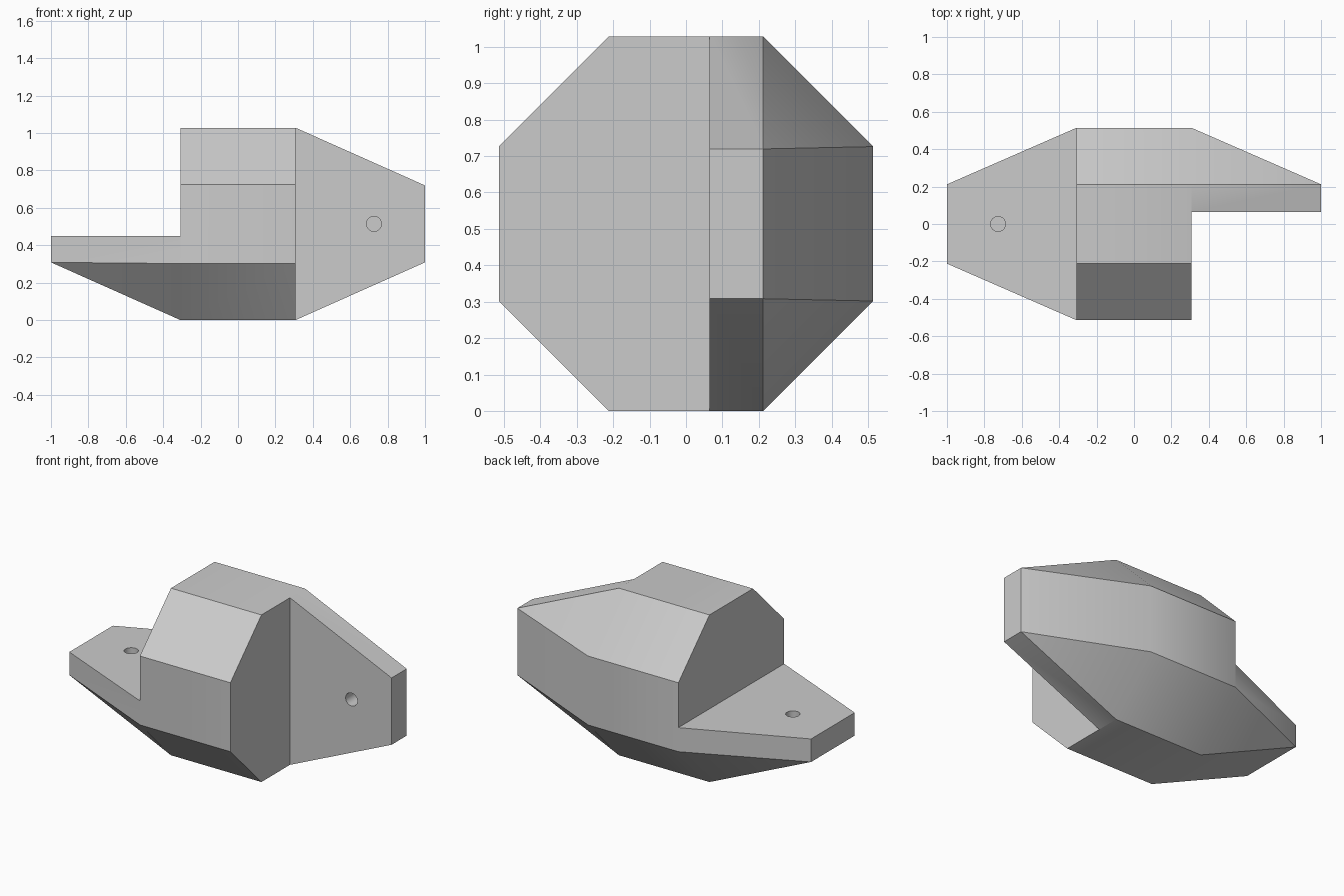
import bpy
import bmesh
import math
from mathutils import Matrix, Vector

cube = bpy.data.objects.get("Cube")
if cube:
    bpy.data.objects.remove(cube, do_unlink=True)

# Main dimensions
MID = 0.308       # half length of the octagonal core
RADIUS = 0.514    # half width of the octagon
FLAT = 0.212      # half width of each flat and of the ends
CENTER = 0.514    # height of the long axis
HOLE_X = 0.727

grey = bpy.data.materials.new("plain grey")
grey.use_nodes = True
colour = (0.6, 0.6, 0.6, 1)
grey.diffuse_color = colour
grey.node_tree.nodes["Principled BSDF"].inputs["Base Color"].default_value = colour


def add_object(name, bm):
    bmesh.ops.recalc_face_normals(bm, faces=bm.faces)
    mesh = bpy.data.meshes.new(name)
    bm.to_mesh(mesh)
    bm.free()
    mesh.materials.append(grey)
    obj = bpy.data.objects.new(name, mesh)
    bpy.context.collection.objects.link(obj)
    return obj


def box_cutter(name, low, high):
    low, high = Vector(low), Vector(high)
    bm = bmesh.new()
    bmesh.ops.create_cube(bm, size=1, matrix=Matrix.Translation((low + high) / 2)
                          @ Matrix.Diagonal((*(high - low), 1)))
    return add_object(name, bm)


def hole_cutter(name, location, rotation):
    bm = bmesh.new()
    bmesh.ops.create_cone(bm, cap_ends=True, segments=32, radius1=0.04, radius2=0.04,
                          depth=0.2, matrix=Matrix.Translation(location) @ rotation)
    return add_object(name, bm)


# Octagonal core tapering to a square at both ends
bm = bmesh.new()
for side in (-1, 1):
    for a in (-1, 1):
        for b in (-1, 1):
            bm.verts.new((side, a * FLAT, CENTER + b * FLAT * 0.97))
            bm.verts.new((side * MID, a * RADIUS, CENTER + b * FLAT))
            bm.verts.new((side * MID, a * FLAT, CENTER + b * RADIUS))
bmesh.ops.convex_hull(bm, input=bm.verts)
bmesh.ops.dissolve_limit(bm, angle_limit=math.radians(1), verts=bm.verts, edges=bm.edges)
body = add_object("mounting_block", bm)

# Cut one end to a flat shelf, the other to an upright flange, and sink a hole in each
cutters = [
    box_cutter("shelf_cutter", (-2, -1, 0.45), (-MID, 1, 2)),
    box_cutter("flange_cutter", (MID, -1, -1), (2, 0.065, 2)),
    hole_cutter("shelf_hole_cutter", (-HOLE_X, 0, 0.45), Matrix.Identity(4)),
    hole_cutter("flange_hole_cutter", (HOLE_X, 0.065, CENTER),
                Matrix.Rotation(math.pi / 2, 4, "X")),
]
bpy.ops.object.select_all(action="DESELECT")
bpy.context.view_layer.objects.active = body
body.select_set(True)
for cutter in cutters:
    cut = body.modifiers.new(cutter.name, "BOOLEAN")
    cut.operation = "DIFFERENCE"
    cut.solver = "EXACT"
    cut.object = cutter
    bpy.ops.object.modifier_apply(modifier=cut.name)
    bpy.data.objects.remove(cutter, do_unlink=True)

bpy.ops.object.shade_smooth_by_angle(angle=math.radians(30))
